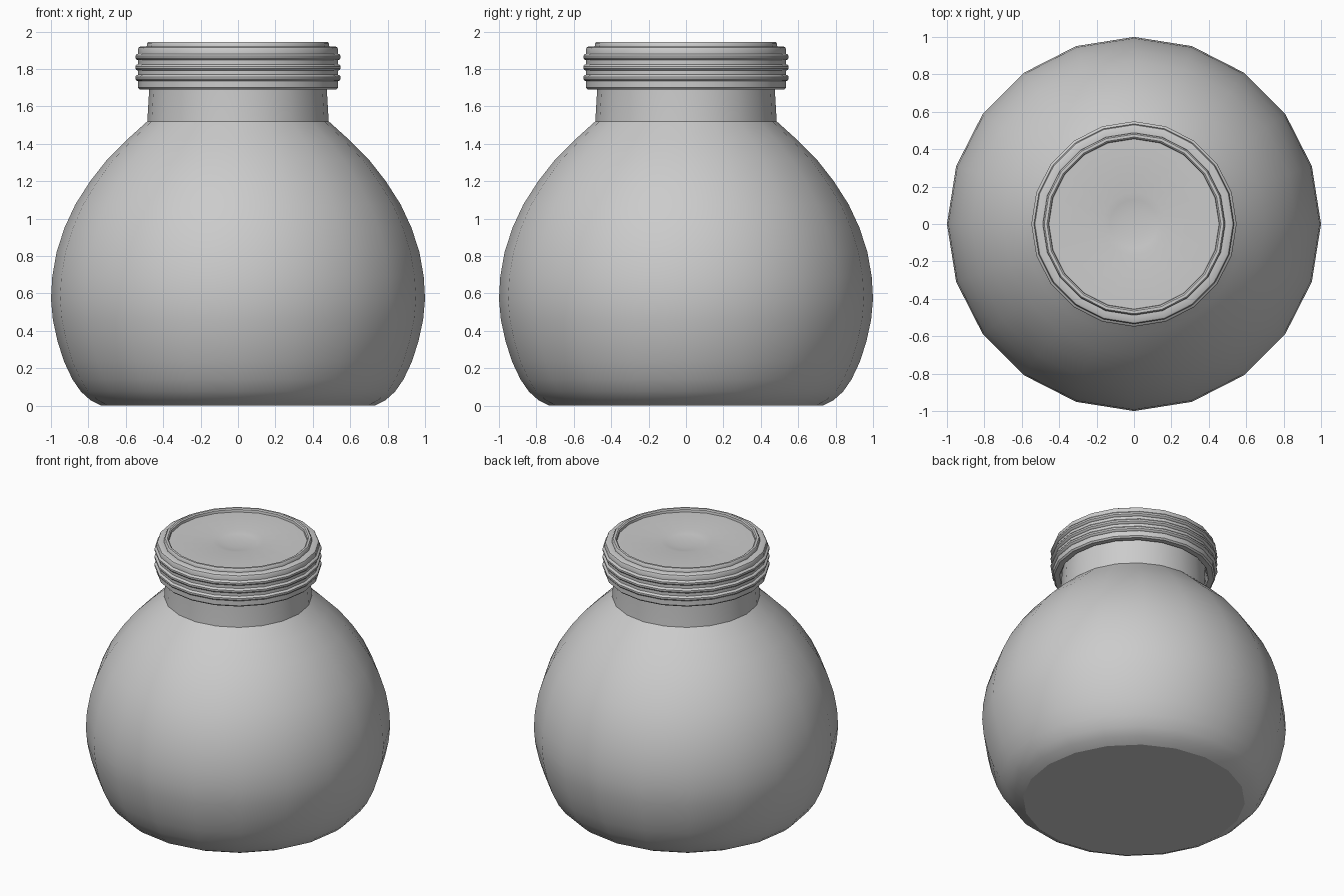
import bpy, bmesh, math

if "Cube" in bpy.data.objects:
    bpy.data.objects.remove(bpy.data.objects["Cube"])

SIDES = 20


def lathe(name, profile, angle=30):
    """Revolve (radius, z) points around z; radius 0 makes a pole."""
    bm = bmesh.new()
    rings = []
    for r, z in profile:
        if r == 0:
            rings.append([bm.verts.new((0, 0, z))] * SIDES)
        else:
            rings.append([bm.verts.new((r * math.cos(2 * math.pi * i / SIDES),
                                        r * math.sin(2 * math.pi * i / SIDES), z))
                          for i in range(SIDES)])
    for a, b in zip(rings, rings[1:]):
        for i in range(SIDES):
            j = (i + 1) % SIDES
            bm.faces.new(list(dict.fromkeys((a[i], a[j], b[j], b[i]))))
    bmesh.ops.recalc_face_normals(bm, faces=bm.faces)
    mesh = bpy.data.meshes.new(name)
    bm.to_mesh(mesh)
    bm.free()
    obj = bpy.data.objects.new(name, mesh)
    bpy.context.collection.objects.link(obj)
    bpy.ops.object.select_all(action='DESELECT')
    obj.select_set(True)
    bpy.context.view_layer.objects.active = obj
    bpy.ops.object.shade_smooth_by_angle(angle=math.radians(angle))
    return obj


# Round jar body with flat base, shoulder and straight neck
lathe("jar_body", [
    (0, 0), (0.73, 0), (0.79, 0.03), (0.84, 0.075), (0.885, 0.14), (0.93, 0.235),
    (0.965, 0.345), (0.99, 0.46), (1.0, 0.57), (0.993, 0.69), (0.97, 0.82),
    (0.928, 0.95), (0.87, 1.075), (0.79, 1.2), (0.70, 1.315), (0.59, 1.425),
    (0.485, 1.52), (0.475, 1.69), (0.475, 1.90), (0, 1.90)], 21)

# Screw lid: hollow skirt, three ribs, raised rim, recessed panel with a dimple
lid = [(0.478, 1.895), (0.478, 1.71), (0.49, 1.69), (0.525, 1.69), (0.535, 1.70)]
for z in (1.752, 1.808, 1.864):
    lid += [(0.535, z - 0.017), (0.543, z - 0.014), (0.549, z - 0.006),
            (0.549, z + 0.006), (0.543, z + 0.014), (0.535, z + 0.017)]
lid += [(0.535, 1.905), (0.53, 1.915), (0.52, 1.92), (0.488, 1.92),
        (0.487, 1.935), (0.48, 1.944), (0.465, 1.944), (0.457, 1.937),
        (0.455, 1.92), (0.17, 1.92), (0.13, 1.912), (0.07, 1.906), (0, 1.904)]
lathe("lid", lid, 35)
